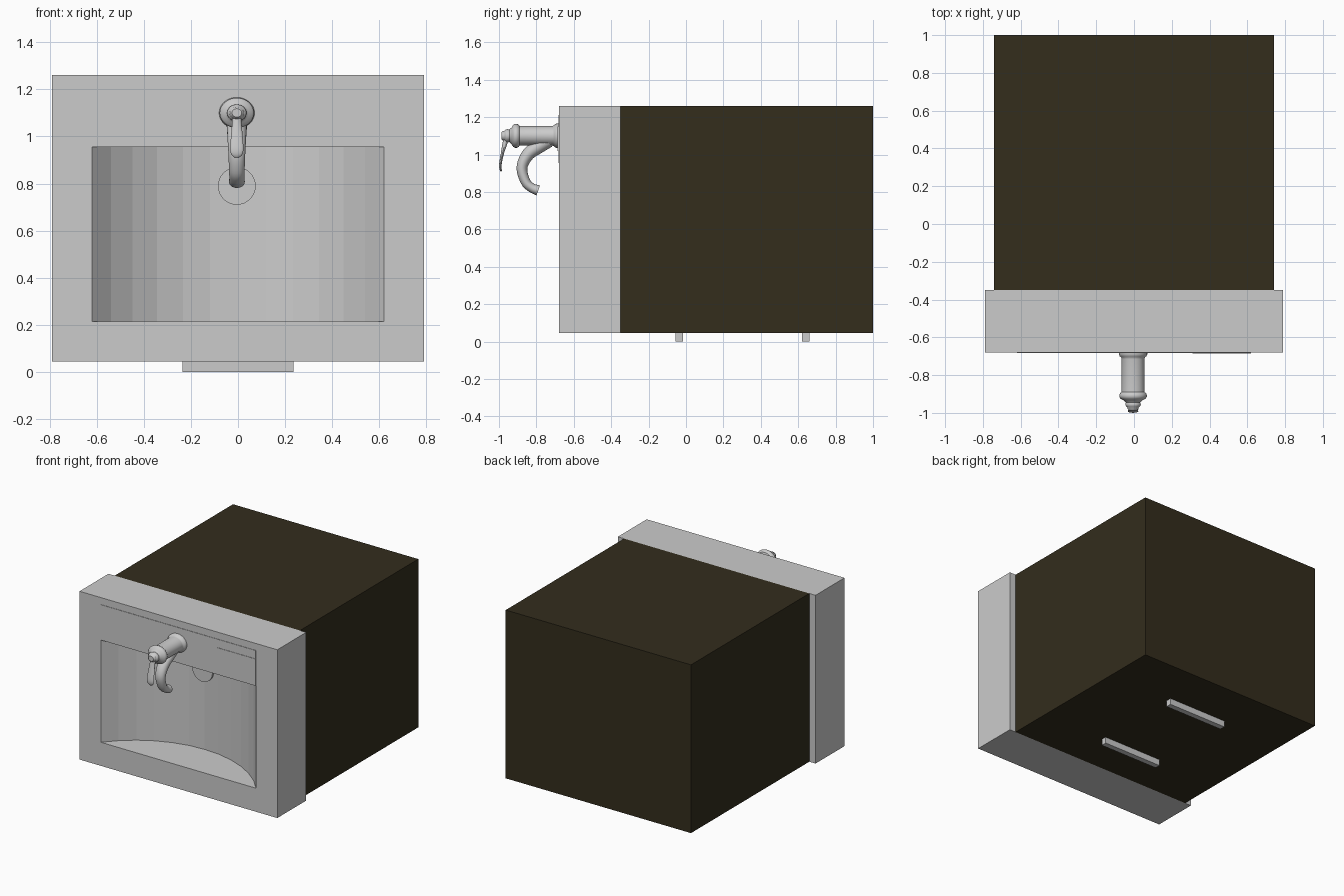
import bpy, bmesh, math
from mathutils import Vector

if "Cube" in bpy.data.objects:
    bpy.data.objects.remove(bpy.data.objects["Cube"])


def finish(name, bm, smooth=False):
    bmesh.ops.recalc_face_normals(bm, faces=bm.faces)
    me = bpy.data.meshes.new(name)
    bm.to_mesh(me)
    bm.free()
    ob = bpy.data.objects.new(name, me)
    bpy.context.collection.objects.link(ob)
    bpy.ops.object.select_all(action='DESELECT')
    ob.select_set(True)
    bpy.context.view_layer.objects.active = ob
    if smooth:
        bpy.ops.object.shade_smooth_by_angle(angle=math.radians(40))
    return ob


def box(name, x0, x1, y0, y1, z0, z1):
    bm = bmesh.new()
    bmesh.ops.create_cube(bm, size=1)
    for v in bm.verts:
        v.co = ((x0 + x1) / 2 + v.co.x * (x1 - x0),
                (y0 + y1) / 2 + v.co.y * (y1 - y0),
                (z0 + z1) / 2 + v.co.z * (z1 - z0))
    return finish(name, bm)


def refine(pts, n):
    """Catmull-Rom interpolation through the given stations."""
    P = [Vector(p) for p in pts]
    P = [2 * P[0] - P[1]] + P + [2 * P[-1] - P[-2]]
    out = []
    for a, b, c, d in zip(P, P[1:], P[2:], P[3:]):
        for i in range(n):
            t = i / n
            out.append(0.5 * (2 * b + (c - a) * t + (2 * a - 5 * b + 4 * c - d) * t ** 2
                              + (3 * b - a - 3 * c + d) * t ** 3))
    return out + [P[-2]]


def sweep(name, pts, x=0.0, sides=24):
    """Elliptical rings along a path in the yz plane; stations are (y, z, rx, rn)."""
    bm = bmesh.new()
    rings = []
    for i, p in enumerate(pts):
        a, b = pts[max(i - 1, 0)], pts[min(i + 1, len(pts) - 1)]
        t = Vector((b[0] - a[0], b[1] - a[1])).normalized()
        ring = []
        for k in range(sides):
            w = 2 * math.pi * k / sides
            s = math.sin(w) * p[3]
            ring.append(bm.verts.new((x + math.cos(w) * p[2], p[0] - t.y * s, p[1] + t.x * s)))
        rings.append(ring)
    for r, q in zip(rings, rings[1:]):
        for k in range(sides):
            m = (k + 1) % sides
            bm.faces.new((r[k], r[m], q[m], q[k]))
    bm.faces.new(rings[0])
    bm.faces.new(rings[-1])
    return finish(name, bm, True)


FRONT, CX = -0.68, -0.005

# Dark cabinet body
body = box("cabinet_body", -0.74, 0.74, -0.35, 1.0, 0.045, 1.26)
dark = bpy.data.materials.new("dark_brown")
dark.diffuse_color = (0.033, 0.026, 0.012, 1)
dark.use_nodes = True
dark.node_tree.nodes["Principled BSDF"].inputs["Base Color"].default_value = dark.diffuse_color
body.data.materials.append(dark)

# Front panel with a faceted, curved recess
panel = box("front_panel", -0.79, 0.79, FRONT, -0.35, 0.045, 1.26)
half, depth, steps = 0.62, 0.30, 12
R = (half ** 2 + depth ** 2) / (2 * depth)
A = math.asin(half / R)
arc = [(R * math.sin(A * (2 * i / steps - 1)),
        FRONT + depth - R + R * math.cos(A * (2 * i / steps - 1))) for i in range(steps + 1)]
outline = [(-half, FRONT - 0.1)] + arc + [(half, FRONT - 0.1)]
bm = bmesh.new()
face = bm.faces.new([bm.verts.new((x, y, 0.215)) for x, y in outline])
ext = bmesh.ops.extrude_face_region(bm, geom=[face])["geom"]
bmesh.ops.translate(bm, vec=(0, 0, 0.74), verts=[g for g in ext if isinstance(g, bmesh.types.BMVert)])
cutter = finish("recess_cutter", bm)
cutter.hide_render = True
mod = panel.modifiers.new("recess", 'BOOLEAN')
mod.operation, mod.solver, mod.object = 'DIFFERENCE', 'EXACT', cutter
bpy.context.view_layer.objects.active = panel
bpy.ops.object.modifier_apply(modifier=mod.name)
bpy.data.objects.remove(cutter)

# Thin control strip and display on the panel
box("control_strip", -0.62, 0.62, FRONT - 0.003, FRONT + 0.01, 0.955, 1.21)
box("display", 0.31, 0.62, FRONT - 0.006, FRONT + 0.01, 1.02, 1.15)

# Round button on the recess wall
sweep("recess_button", [(-0.40, 0.79, 0.08, 0.08), (-0.375, 0.79, 0.08, 0.08)], CX, 32)

# Feet bars
for name, y in (("front_foot", -0.055), ("back_foot", 0.62)):
    box(name, -0.235, 0.235, y, y + 0.04, 0, 0.05)

# Tap barrel: flange, tube, collar and end knob as (y, radius)
profile = [(-0.67, .066), (-0.69, .066), (-0.70, .062), (-0.706, .055), (-0.715, .053),
           (-0.89, .053), (-0.895, .060), (-0.905, .064), (-0.915, .064), (-0.925, .058),
           (-0.932, .045), (-0.94, .038), (-0.945, .033), (-0.955, .036), (-0.965, .033),
           (-0.97, .027), (-0.98, .025), (-0.987, .018)]
sweep("tap_barrel", [(y, 1.10, r * 1.14, r) for y, r in profile], CX, 32)

# Curved spout
sweep("tap_spout", refine([(-0.735, 1.075, .043, .038), (-0.785, 1.045, .043, .038),
                           (-0.845, 1.00, .040, .034), (-0.877, 0.93, .036, .029),
                           (-0.858, 0.855, .033, .026), (-0.825, 0.822, .032, .025),
                           (-0.79, 0.808, .034, .028)], 5), CX)

# Lever handle
sweep("tap_lever", refine([(-0.958, 1.10, .020, .016), (-0.968, 1.06, .020, .013),
                           (-0.983, 1.00, .025, .008), (-0.992, 0.95, .028, .007),
                           (-0.992, 0.925, .024, .006), (-0.987, 0.91, .010, .004)], 4), CX, 16)
